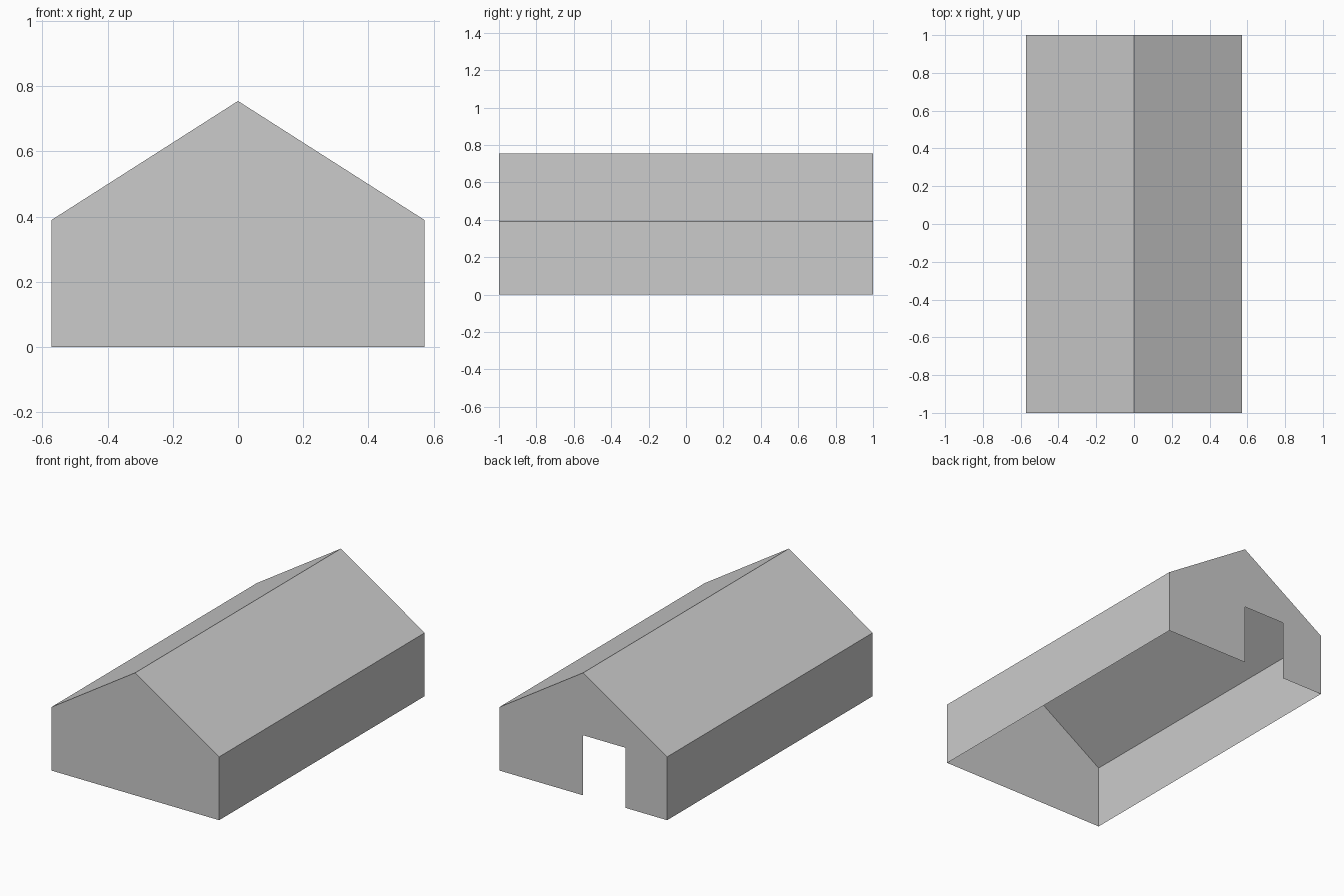
import bpy

default_cube = bpy.data.objects.get("Cube")
if default_cube:
    bpy.data.objects.remove(default_cube, do_unlink=True)

HALF_WIDTH, HALF_LENGTH = 0.572, 1.0
EAVE, RIDGE = 0.39, 0.755
DOOR_EDGES, DOOR_HEIGHT = (-0.288, 0.0), 0.37

grey = bpy.data.materials.new("plain_grey")
grey.use_nodes = True
colour = (0.6, 0.6, 0.6, 1)
grey.diffuse_color = colour
grey.node_tree.nodes["Principled BSDF"].inputs["Base Color"].default_value = colour


def add_part(name, faces):
    """Make one flat-shaded sheet object from lists of corner points."""
    verts = list(dict.fromkeys(p for face in faces for p in face))
    mesh = bpy.data.meshes.new(name)
    mesh.from_pydata(verts, [], [[verts.index(p) for p in f] for f in faces])
    mesh.materials.append(grey)
    obj = bpy.data.objects.new(name, mesh)
    bpy.context.collection.objects.link(obj)


def at_y(points, y):
    return [(x, y, z) for x, z in points]


def swept(start, end):
    """Sheet along the building between two profile points, facing outward."""
    return (at_y([start], -HALF_LENGTH) + at_y([start, end], HALF_LENGTH)
            + at_y([end], -HALF_LENGTH))


# House-shaped profile, anticlockwise seen from the front
foot_l, eave_l = (HALF_WIDTH, 0), (HALF_WIDTH, EAVE)
foot_r, eave_r = (-HALF_WIDTH, 0), (-HALF_WIDTH, EAVE)
ridge = (0, RIDGE)

# Long walls and the two roof slopes, open underneath
add_part("left_wall", [swept(foot_l, eave_l)])
add_part("right_wall", [swept(eave_r, foot_r)])
add_part("roof", [swept(eave_l, ridge), swept(ridge, eave_r)])

# Closed front gable
add_part("front_gable",
         [at_y([foot_r, foot_l, eave_l, ridge, eave_r], -HALF_LENGTH)])

# Back gable with an off-centre doorway, split into simple panels
d0, d1 = DOOR_EDGES
right_jamb = [foot_r, eave_r, (d0, EAVE), (d0, DOOR_HEIGHT), (d0, 0)]
left_jamb = [(d1, 0), (d1, DOOR_HEIGHT), (d1, EAVE), eave_l, foot_l]
lintel = [(d0, DOOR_HEIGHT), (d0, EAVE), (d1, EAVE), (d1, DOOR_HEIGHT)]
peak = [eave_r, ridge, eave_l, (d1, EAVE), (d0, EAVE)]
add_part("back_gable",
         [at_y(p, HALF_LENGTH) for p in (right_jamb, left_jamb, lintel, peak)])
